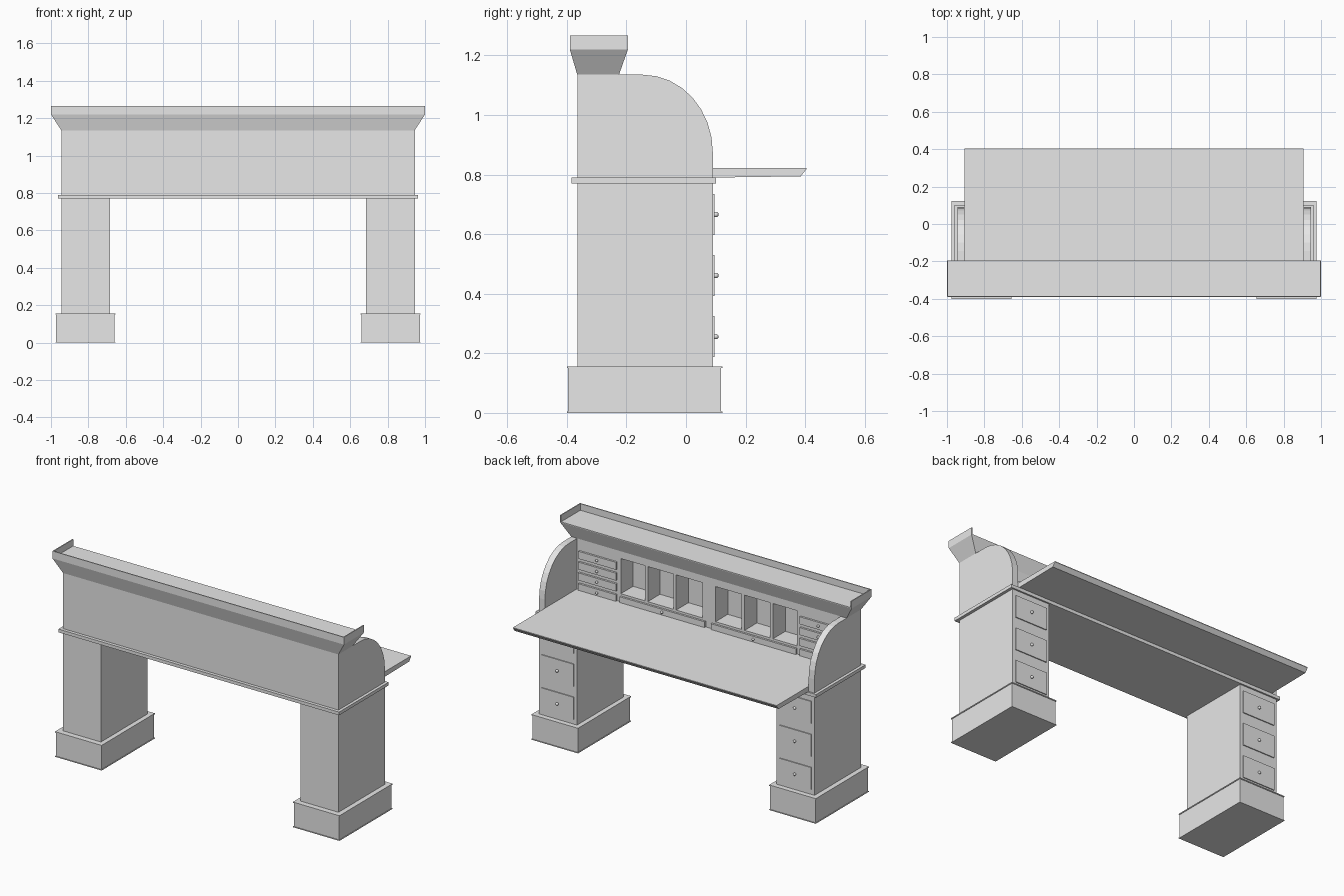
import bpy, bmesh, math

cube = bpy.data.objects.get("Cube")
if cube:
    bpy.data.objects.remove(cube, do_unlink=True)

grey = bpy.data.materials.new("plain_grey")
grey.use_nodes = True
COLOUR = (0.8, 0.8, 0.8, 1)
grey.diffuse_color = COLOUR
grey.node_tree.nodes["Principled BSDF"].inputs["Base Color"].default_value = COLOUR


def finish(name, bm):
    bmesh.ops.recalc_face_normals(bm, faces=bm.faces)
    mesh = bpy.data.meshes.new(name)
    bm.to_mesh(mesh)
    bm.free()
    mesh.materials.append(grey)
    obj = bpy.data.objects.new(name, mesh)
    bpy.context.collection.objects.link(obj)
    return obj


def box(name, x, y, z, top_x=None, top_y=None):
    """Box from (min, max) ranges; the top may have its own x and y ranges."""
    bm = bmesh.new()
    bmesh.ops.create_cube(bm, size=1)
    for v in bm.verts:
        high = v.co.z > 0
        xr = top_x if high and top_x else x
        yr = top_y if high and top_y else y
        v.co = (xr[v.co.x > 0], yr[v.co.y > 0], z[high])
    return finish(name, bm)


def prism(name, profile, x0, x1):
    """Extrude a (y, z) outline along x."""
    bm = bmesh.new()
    face = bm.faces.new([bm.verts.new((x0, y, z)) for y, z in profile])
    new = bmesh.ops.extrude_face_region(bm, geom=[face])["geom"]
    bmesh.ops.translate(bm, vec=(x1 - x0, 0, 0),
                        verts=[g for g in new if isinstance(g, bmesh.types.BMVert)])
    return finish(name, bm)


def knob(name, x, y, z, r):
    bm = bmesh.new()
    bmesh.ops.create_uvsphere(bm, u_segments=10, v_segments=6, radius=r)
    bmesh.ops.translate(bm, verts=bm.verts, vec=(x, y, z))
    for f in bm.faces:
        f.smooth = True
    return finish(name, bm)


def drawer(name, x, z, y, depth, r):
    """Drawer front standing proud of the plane y, with a central knob."""
    box(name + "_front", x, (y - 0.005, y + depth), z)
    knob(name + "_knob", sum(x) / 2, y + depth + r * 0.5, sum(z) / 2, r)


def span(side, a, b):
    return tuple(sorted((side * a, side * b)))


BACK, FACE, FRONT = -0.365, -0.225, 0.09

# Rounded outline of the upper end panels
arc = [(-0.145 + 0.235 * math.cos(t), 0.875 + 0.26 * math.sin(t))
       for t in (math.pi / 2 * i / 8 for i in range(9))]
end_outline = [(BACK, 0.79), (FRONT, 0.79)] + arc + [(BACK, 1.135)]

for side, label in ((1, "left"), (-1, "right")):
    # Pedestal with plinth
    px = span(side, 0.66, 0.972)
    lip = span(side, 0.656, 0.976)
    box(label + "_plinth", px, (-0.396, 0.118), (0, 0.15))
    box(label + "_plinth_lip", lip, (-0.4, 0.122), (0.15, 0.156))
    box(label + "_plinth_foot", lip, (-0.4, 0.122), (0, 0.004))
    box(label + "_pedestal", span(side, 0.685, 0.945), (BACK, FRONT), (0.15, 0.775))
    for i in range(3):
        z = 0.187 + 0.205 * i
        drawer(f"{label}_pedestal_drawer_{i}", span(side, 0.705, 0.925),
               (z, z + 0.138), FRONT, 0.006, 0.009)

    # Curved end panel
    prism(label + "_end_panel", end_outline, side * 0.905, side * 0.945)

    # Cabinet solid end and pigeonhole dividers
    box(label + "_cabinet_end", span(side, 0.605, 0.905), (BACK, FACE), (0.79, 1.14))
    for i, (a, b) in enumerate(((0.225, 0.245), (0.42, 0.44))):
        box(f"{label}_divider_{i}", span(side, a, b), (-0.35, FACE), (0.872, 1.09))

    # Small and wide cabinet drawers
    for i in range(4):
        z = 0.84 + 0.067 * i
        drawer(f"{label}_small_drawer_{i}", span(side, 0.63, 0.89),
               (z - 0.023, z + 0.023), FACE, 0.012, 0.008)
    drawer(label + "_wide_drawer", span(side, 0.022, 0.605), (0.822, 0.858), FACE, 0.012, 0.008)

    # Gallery end plate
    box(label + "_gallery_end", span(side, 0.994, 1.0), (-0.39, -0.195), (1.22, 1.266))

# Cabinet frame around the pigeonholes
box("cabinet_back", (-0.945, 0.945), (BACK, -0.345), (0.775, 1.14))
box("cabinet_top_rail", (-0.605, 0.605), (-0.35, FACE), (1.09, 1.14))
box("cabinet_bottom_rail", (-0.605, 0.605), (-0.35, FACE), (0.79, 0.872))
box("cabinet_centre_post", (-0.045, 0.045), (-0.35, FACE), (0.872, 1.09))

# Waist moulding and writing surface with its chamfered edge
box("waist_moulding", (-0.963, 0.963), (-0.385, 0.1), (0.77, 0.79))
prism("writing_surface",
      [(FACE - 0.02, 0.79), (0.1, 0.79), (0.385, 0.794), (0.404, 0.818),
       (0.404, 0.822), (FACE - 0.02, 0.822)], -0.905, 0.905)

# Flared cornice and gallery tray, open towards the sitter
box("cornice", (-0.945, 0.945), (BACK, FACE), (1.135, 1.22),
    top_x=(-1.0, 1.0), top_y=(-0.39, -0.195))
box("gallery_floor", (-1.0, 1.0), (-0.39, -0.195), (1.22, 1.225))
box("gallery_back", (-1.0, 1.0), (-0.39, -0.384), (1.22, 1.266))
